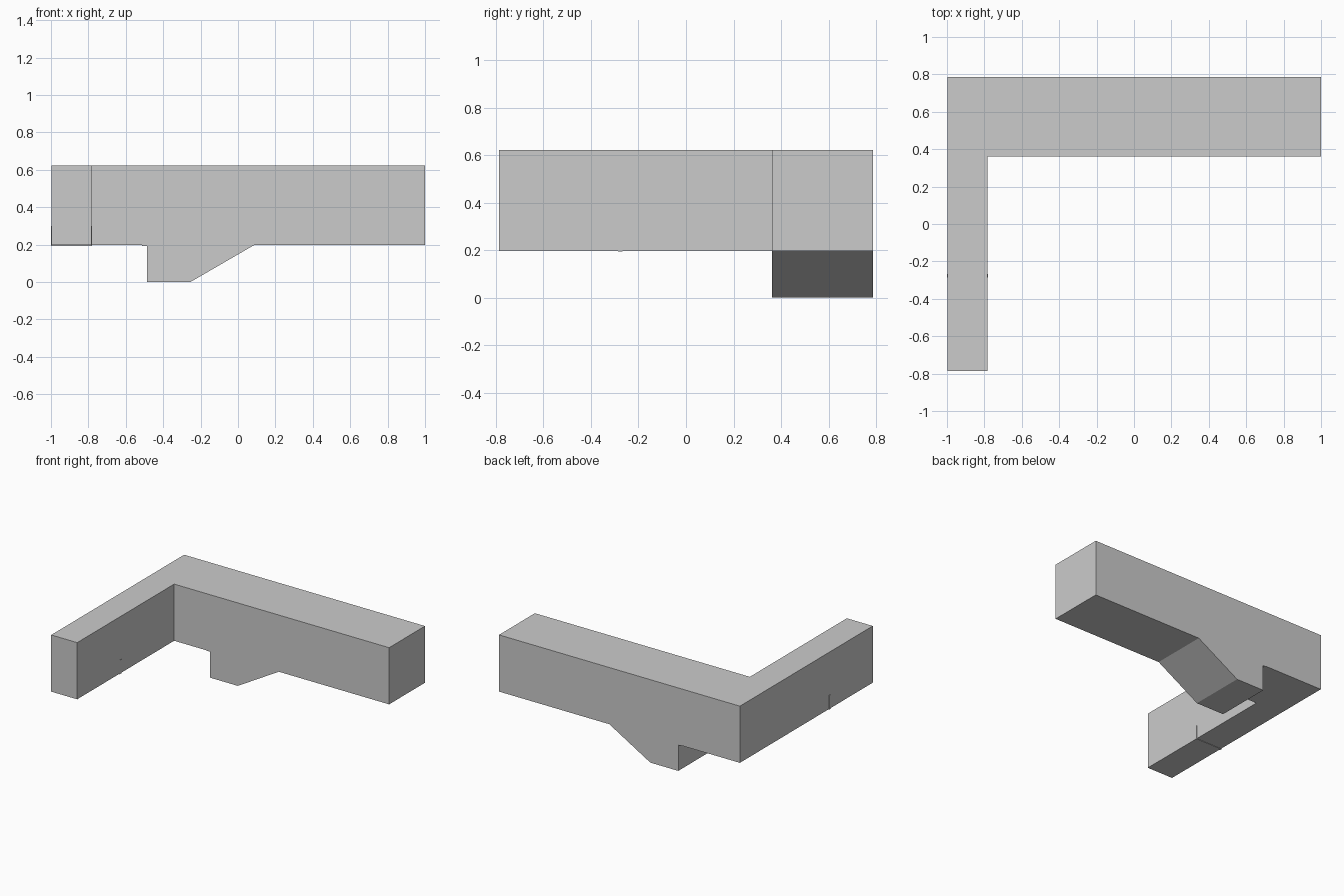
import bpy, bmesh

if "Cube" in bpy.data.objects:
    bpy.data.objects.remove(bpy.data.objects["Cube"])


def prism(name, pts, axis, lo, hi):
    """Extrude a 2D profile: axis 'z' takes (x, y) points, axis 'y' takes (x, z) points."""
    bm = bmesh.new()
    place = (lambda p: (p[0], p[1], lo)) if axis == 'z' else (lambda p: (p[0], lo, p[1]))
    face = bm.faces.new([bm.verts.new(place(p)) for p in pts])
    ext = bmesh.ops.extrude_face_region(bm, geom=[face])
    move = (0, 0, hi - lo) if axis == 'z' else (0, hi - lo, 0)
    bmesh.ops.translate(bm, vec=move,
                        verts=[g for g in ext['geom'] if isinstance(g, bmesh.types.BMVert)])
    bmesh.ops.recalc_face_normals(bm, faces=bm.faces)
    mesh = bpy.data.meshes.new(name)
    bm.to_mesh(mesh)
    bm.free()
    obj = bpy.data.objects.new(name, mesh)
    bpy.context.collection.objects.link(obj)
    return obj


W, D = 0.998, 0.787          # half width and half depth
INNER_X, INNER_Y = -0.783, 0.362
BOTTOM, TOP = 0.197, 0.622

# L-shaped body: long rear wing and narrow side wing
prism("body", [(-W, -D), (INNER_X, -D), (INNER_X, INNER_Y), (1.0, INNER_Y),
               (1.0, D), (-W, D)], 'z', BOTTOM, TOP)

# Sloped foot under the rear wing
prism("foot", [(-0.487, 0), (-0.255, 0), (0.085, BOTTOM), (-0.487, BOTTOM)],
      'y', INNER_Y, D)

# Thin U-shaped strap around the underside of the side wing
t = 0.003
prism("strap", [(-W - t, BOTTOM - t), (INNER_X + t, BOTTOM - t), (INNER_X + t, 0.3),
                (INNER_X, 0.3), (INNER_X, BOTTOM), (-W, BOTTOM), (-W, 0.3), (-W - t, 0.3)],
      'y', -0.287, -0.268)

# Thin strip beside the foot
prism("foot_strip", [(-0.512, BOTTOM - t), (-0.487, BOTTOM - t),
                     (-0.487, BOTTOM), (-0.512, BOTTOM)], 'y', INNER_Y, D)
